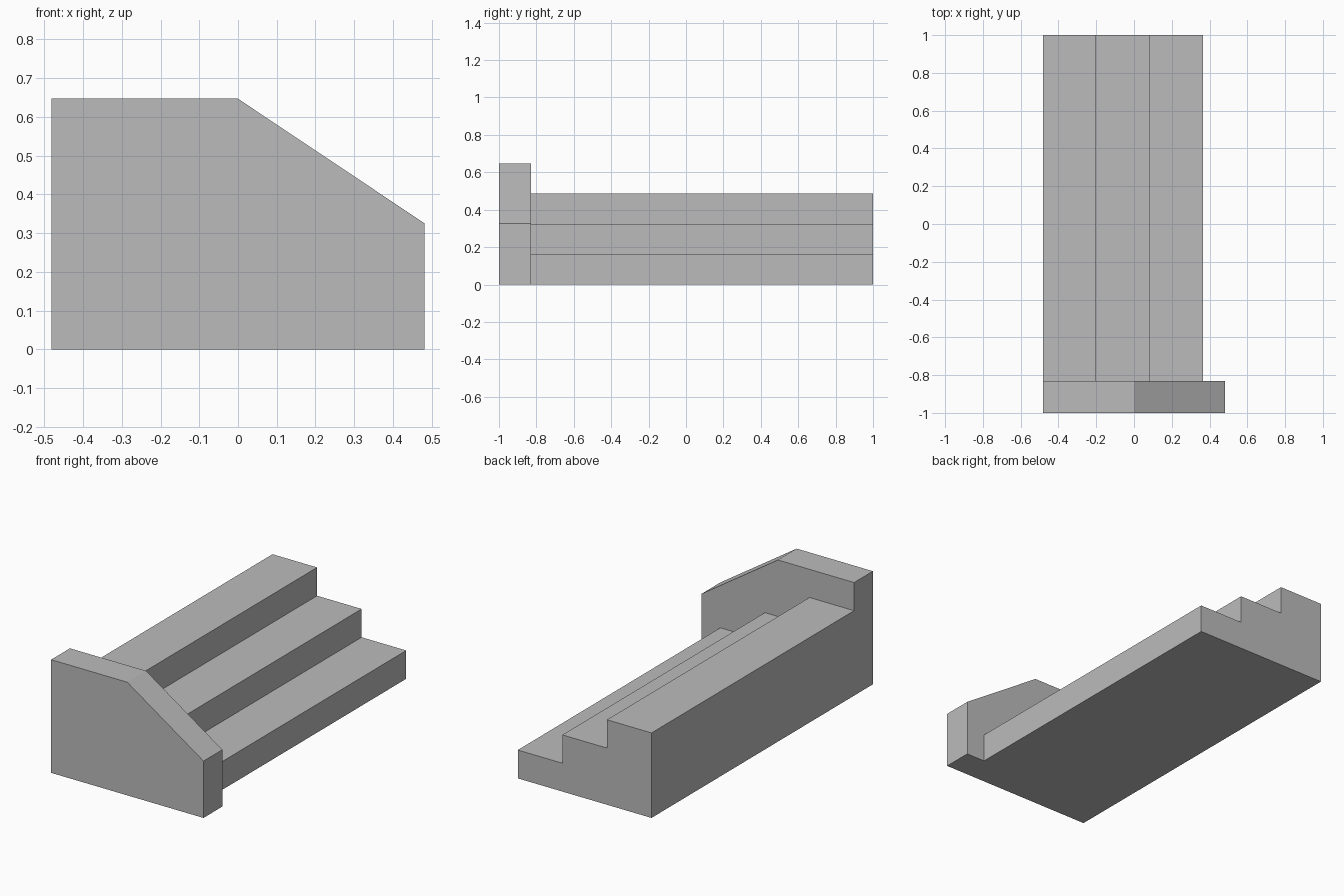
import bpy
import bmesh

if "Cube" in bpy.data.objects:
    bpy.data.objects.remove(bpy.data.objects["Cube"])

grey = bpy.data.materials.new("concrete_grey")
grey.diffuse_color = (0.5, 0.5, 0.5, 1)
grey.use_nodes = True
grey.node_tree.nodes["Principled BSDF"].inputs["Base Color"].default_value = grey.diffuse_color


def extrude_profile(name, profile, y0, y1):
    """Solid made by sweeping an (x, z) profile from y0 to y1."""
    bm = bmesh.new()
    face = bm.faces.new([bm.verts.new((x, y0, z)) for x, z in profile])
    swept = bmesh.ops.extrude_face_region(bm, geom=[face], use_keep_orig=True)
    verts = [g for g in swept["geom"] if isinstance(g, bmesh.types.BMVert)]
    bmesh.ops.translate(bm, verts=verts, vec=(0, y1 - y0, 0))
    bmesh.ops.recalc_face_normals(bm, faces=bm.faces)
    mesh = bpy.data.meshes.new(name)
    bm.to_mesh(mesh)
    bm.free()
    mesh.materials.append(grey)
    obj = bpy.data.objects.new(name, mesh)
    bpy.context.collection.objects.link(obj)
    return obj


LEFT, TREAD, RISE = -0.482, 0.282, 0.162
WALL_BACK = -0.83

# Three wide steps descending towards +x
steps = [(LEFT, 0)]
for i in range(3):
    z = RISE * (3 - i)
    steps += [(LEFT + TREAD * i, z), (LEFT + TREAD * (i + 1), z)]
steps.append((LEFT + TREAD * 3, 0))
extrude_profile("steps", steps, WALL_BACK, 1)

# End wall with a sloped top
wall = [(LEFT, 0), (LEFT, 0.647), (0, 0.647), (-LEFT, 0.325), (-LEFT, 0)]
extrude_profile("end_wall", wall, -1, WALL_BACK)
